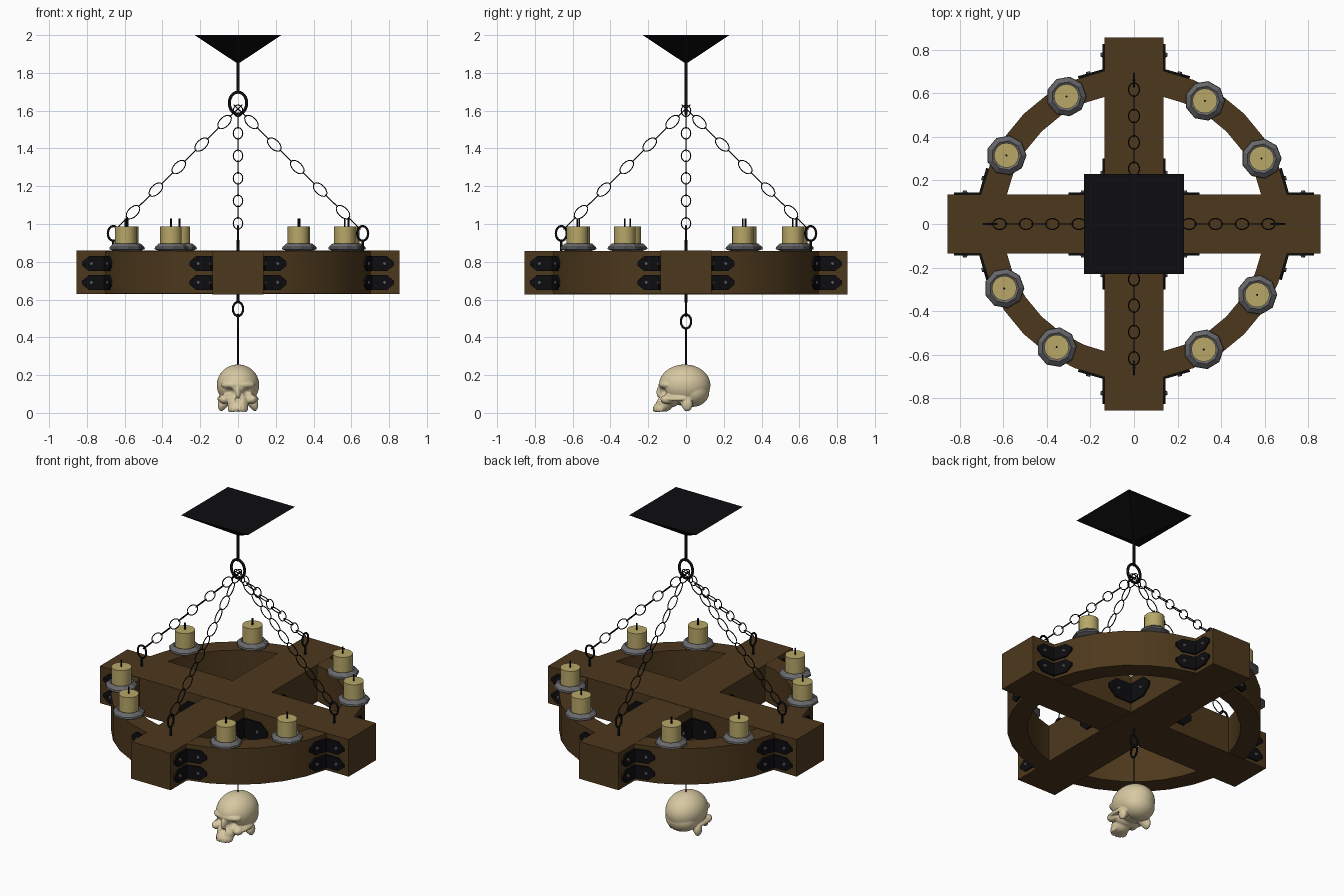
import bpy, bmesh, math
from mathutils import Matrix, Vector

if "Cube" in bpy.data.objects:
    bpy.data.objects.remove(bpy.data.objects["Cube"])


def mat(name, rgb):
    m = bpy.data.materials.new(name)
    m.diffuse_color = (*rgb, 1)
    m.use_nodes = True
    m.node_tree.nodes["Principled BSDF"].inputs["Base Color"].default_value = m.diffuse_color
    return m


WOOD = mat("wood", (0.075, 0.04, 0.012))
IRON = mat("black_iron", (0.004, 0.004, 0.005))
STEEL = mat("steel", (0.14, 0.14, 0.15))
WAX = mat("wax", (0.48, 0.39, 0.14))
BONE = mat("bone", (0.68, 0.58, 0.36))


def finish(name, bm, material, smooth=None):
    bmesh.ops.recalc_face_normals(bm, faces=bm.faces[:])
    if smooth:
        # smooth faces, keeping edges above the angle sharp
        for f in bm.faces:
            f.smooth = True
        for e in bm.edges:
            e.smooth = e.calc_face_angle(0) < math.radians(smooth)
    me = bpy.data.meshes.new(name)
    bm.to_mesh(me)
    bm.free()
    ob = bpy.data.objects.new(name, me)
    bpy.context.collection.objects.link(ob)
    me.materials.append(material)
    return ob


def lathe(bm, profile, n, centre=(0, 0), closed=False, turn=0.0):
    rings = []
    for r, z in profile:
        rings.append([bm.verts.new((centre[0] + r * math.cos(turn + math.tau * i / n),
                                    centre[1] + r * math.sin(turn + math.tau * i / n), z))
                      for i in range(n)])
    pairs = list(zip(rings, rings[1:])) + ([(rings[-1], rings[0])] if closed else [])
    for a, b in pairs:
        for i in range(n):
            j = (i + 1) % n
            bm.faces.new((a[i], a[j], b[j], b[i]))
    if not closed:
        bm.faces.new(rings[0])
        bm.faces.new(rings[-1])


def rod(bm, r, z0, z1, centre=(0, 0), n=8):
    lathe(bm, [(r, z0), (r, z1)], n, centre)


def oval(bm, centre, side, up, rs, ru, r, n=20, m=6):
    # ring of wire lying in the plane of side and up
    side, up = Vector(side).normalized(), Vector(up).normalized()
    nrm = side.cross(up)
    rows = []
    for i in range(n):
        a = math.tau * i / n
        p = Vector(centre) + side * rs * math.cos(a) + up * ru * math.sin(a)
        out = side * math.cos(a) + up * math.sin(a)
        rows.append([bm.verts.new(p + r * (out * math.cos(math.tau * k / m) + nrm * math.sin(math.tau * k / m)))
                     for k in range(m)])
    for i in range(n):
        a, b = rows[i], rows[(i + 1) % n]
        for k in range(m):
            j = (k + 1) % m
            bm.faces.new((a[k], a[j], b[j], b[k]))


# crossed wooden beams
for name, sx, sy, dz in (("beam_x", 1.71, 0.27, 0), ("beam_y", 0.27, 1.71, -0.002)):
    bm = bmesh.new()
    bmesh.ops.create_cube(bm, size=1, matrix=Matrix.Translation((0, 0, 0.745 + dz)) @ Matrix.Diagonal((sx, sy, 0.23, 1)))
    finish(name, bm, WOOD)

# wooden wheel rim
bm = bmesh.new()
lathe(bm, [(0.715, 0.633), (0.715, 0.857), (0.60, 0.857), (0.60, 0.633)], 32, closed=True)
finish("wheel_rim", bm, WOOD, 30)

# corner brackets with bolts
plates, bolts = bmesh.new(), bmesh.new()


def plate(p, q, out, z, h):
    # pointed strap from p to q on a vertical surface facing out
    p, q = Vector((*p, z)), Vector((*q, z))
    L = (q - p).length
    d = (q - p) / L
    nrm = Vector((-d.y, d.x, 0))
    if nrm.dot(Vector((*out, 0))) < 0:
        nrm = -nrm
    up = Vector((0, 0, 1))
    shape = [(0, -h), (0.7 * L, -h), (L, -0.25 * h), (L, 0.25 * h), (0.7 * L, h), (0, h)]
    lo, hi = [[plates.verts.new(p + d * u + up * v + nrm * t) for u, v in shape] for t in (-0.008, 0.01)]
    plates.faces.new(lo)
    plates.faces.new(hi)
    for i in range(6):
        j = (i + 1) % 6
        plates.faces.new((lo[i], lo[j], hi[j], hi[i]))
    rot = up.rotation_difference(nrm).to_matrix().to_4x4()
    bmesh.ops.create_cone(bolts, cap_ends=True, segments=8, radius1=0.012, radius2=0.008, depth=0.01,
                          matrix=Matrix.Translation(p + d * 0.6 * L + nrm * 0.013) @ rot)


R, W = 0.715, 0.135
a0 = math.asin(W / R)
a1 = a0 + math.radians(10)
for k in range(4):
    c, s = round(math.cos(k * math.pi / 2)), round(math.sin(k * math.pi / 2))

    def turn(x, y):
        return (c * x - s * y, s * x + c * y)
    for m in (1, -1):
        corner = turn(R * math.cos(a0), m * W)
        for z in (0.79, 0.69):
            plate(corner, turn(0.825, m * W), turn(0, m), z, 0.04)
            plate(corner, turn(R * math.cos(a1), m * R * math.sin(a1)), turn(1, 0), z, 0.04)
    inner = turn(W, W)
    plate(inner, turn(0.30, W), turn(0, 1), 0.745, 0.06)
    plate(inner, turn(W, 0.30), turn(1, 0), 0.745, 0.06)
finish("corner_brackets", plates, IRON)
finish("bracket_bolts", bolts, STEEL)

# ceiling mount, rod and main ring
bm = bmesh.new()
q = math.sqrt(2)
lathe(bm, [(0.008 * q, 1.853), (0.23 * q, 2.0)], 4, turn=math.pi / 4)
finish("ceiling_mount", bm, IRON)
bm = bmesh.new()
rod(bm, 0.008, 1.69, 1.87)
oval(bm, (0, 0, 1.64), (1, 0, 0), (0, 0, 1), 0.046, 0.058, 0.008, 24, 8)
finish("hanging_ring", bm, IRON, 50)

# eye bolts and chains along each beam
eyes, links = bmesh.new(), bmesh.new()
for k in range(4):
    out = Vector((round(math.cos(k * math.pi / 2)), round(math.sin(k * math.pi / 2)), 0))
    p = out * 0.66
    rod(eyes, 0.007, 0.85, 0.915, (p.x, p.y))
    oval(eyes, (p.x, p.y, 0.95), out, (0, 0, 1), 0.029, 0.039, 0.006)
    top, end = Vector((0, 0, 1.61)), out * 0.63 + Vector((0, 0, 0.99))
    d = (end - top).normalized()
    across = Vector((0, 0, 1)).cross(out)
    for i in range(11):
        side = d.cross(across) if i % 2 else across
        oval(links, top + d * (0.015 + 0.085 * i), side, d, 0.025, 0.044, 0.003, 16, 5)
finish("eye_bolts", eyes, IRON, 65)
finish("chains", links, IRON, 80)

# candles on trays
spots = [(-0.31, 0.585), (0.325, 0.565), (-0.585, 0.315), (0.585, 0.3),
         (-0.595, -0.295), (0.565, -0.325), (-0.355, -0.565), (0.32, -0.575)]
for i, c in enumerate(spots):
    bm = bmesh.new()
    lathe(bm, [(0.065, 0.857), (0.092, 0.867), (0.09, 0.878), (0.068, 0.897), (0.055, 0.888)], 9, c, turn=i * 0.7)
    finish(f"candle_tray_{i}", bm, STEEL)
    bm = bmesh.new()
    rod(bm, 0.057, 0.875, 0.988, c, 16)
    finish(f"candle_{i}", bm, WAX, 40)
    bm = bmesh.new()
    rod(bm, 0.005, 0.98, 1.028, c, 6)
    finish(f"wick_{i}", bm, IRON)

# hook chain for the skull
bm = bmesh.new()
rod(bm, 0.007, 0.585, 0.64)
oval(bm, (0, 0, 0.55), (1, 0, 0), (0, 0, 1), 0.027, 0.037, 0.006)
oval(bm, (0, 0, 0.484), (0, 1, 0), (0, 0, 1), 0.027, 0.037, 0.006)
rod(bm, 0.004, 0.245, 0.45)
finish("skull_hook", bm, IRON, 65)

# skull: a sphere pushed out to a union of ellipsoids (centre, radii), mirrored in x
bone = [((0, -0.007, 0.147), (0.112, 0.136, 0.109)), ((0, 0.035, 0.11), (0.098, 0.088, 0.078)),
        ((0, -0.1, 0.148), (0.09, 0.045, 0.03)), ((0, -0.08, 0.085), (0.078, 0.055, 0.055)),
        ((0.073, -0.1, 0.072), (0.028, 0.035, 0.025)), ((0.096, -0.05, 0.075), (0.013, 0.062, 0.014)),
        ((0, -0.115, 0.05), (0.056, 0.046, 0.044)), ((0, -0.132, 0.032), (0.048, 0.038, 0.026)),
        ((0.085, 0.005, 0.045), (0.022, 0.03, 0.038)), ((0, -0.138, 0.108), (0.014, 0.018, 0.035))]
for i in range(4):  # upper teeth
    a = math.radians(12 + 24 * i)
    bone.append(((0.046 * math.sin(a), -0.125 - 0.043 * math.cos(a), 0.021), (0.0095, 0.0095, 0.021)))
sockets = [((0.05, -0.152, 0.11), (0.031, 0.055, 0.026)), ((0.008, -0.165, 0.071), (0.011, 0.035, 0.018))]
core = Vector((0, -0.04, 0.11))


def hit(d, c, r):
    # entry and exit distance of a ray from the core through an ellipsoid
    ox, oy, oz = [(core[i] - c[i]) / r[i] for i in range(3)]
    dx, dy, dz = d.x / r[0], d.y / r[1], d.z / r[2]
    A, B = dx * dx + dy * dy + dz * dz, ox * dx + oy * dy + oz * dz
    disc = B * B - A * (ox * ox + oy * oy + oz * oz - 1)
    if disc < 0:
        return None
    root = math.sqrt(disc)
    return (-B - root) / A, (-B + root) / A


bm = bmesh.new()
bmesh.ops.create_icosphere(bm, subdivisions=6, radius=1)
for v in bm.verts:
    d = v.co.normalized()
    half = Vector((abs(d.x), d.y, d.z))
    t = max(h[1] for h in (hit(half, c, r) for c, r in bone) if h)
    for c, r in sockets:
        h = hit(half, c, r)
        if h and 0 < h[0] < t <= h[1]:
            t = h[0]
    v.co = core + d * t
for _ in range(2):
    bmesh.ops.smooth_vert(bm, verts=bm.verts[:], factor=0.4, use_axis_x=True, use_axis_y=True, use_axis_z=True)
finish("skull", bm, BONE, 170)
